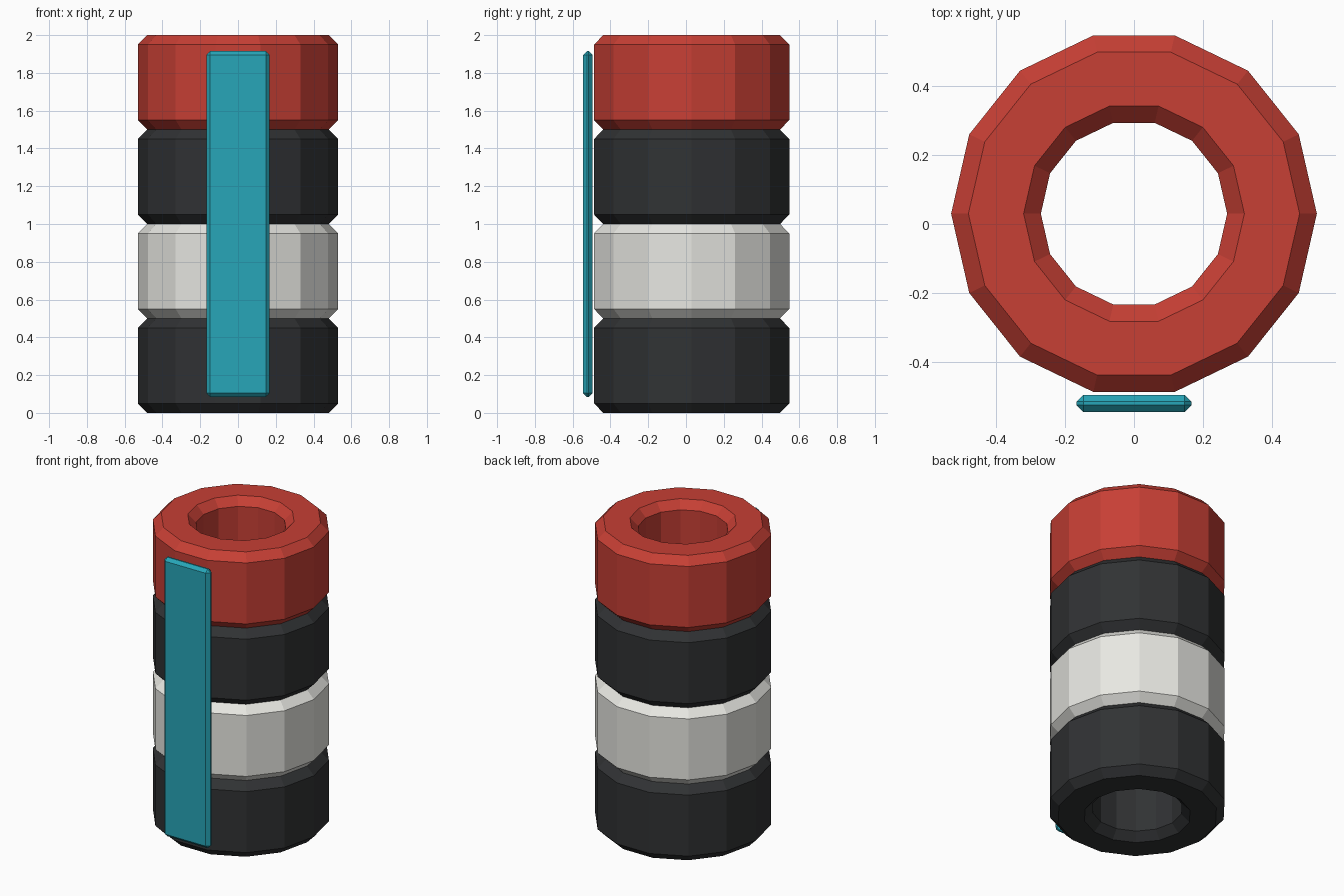
import bpy, bmesh
from math import cos, sin, tau

if "Cube" in bpy.data.objects:
    bpy.data.objects.remove(bpy.data.objects["Cube"])

SIDES = 14
CENTRE_Y = 0.03


def material(name, rgb):
    m = bpy.data.materials.new(name)
    m.diffuse_color = (*rgb, 1)
    m.use_nodes = True
    m.node_tree.nodes["Principled BSDF"].inputs["Base Color"].default_value = m.diffuse_color
    return m


def add_object(name, bm, mat, location):
    bmesh.ops.recalc_face_normals(bm, faces=bm.faces)
    mesh = bpy.data.meshes.new(name)
    bm.to_mesh(mesh)
    bm.free()
    mesh.materials.append(mat)
    ob = bpy.data.objects.new(name, mesh)
    ob.location = location
    bpy.context.collection.objects.link(ob)
    return ob


# Tyre: closed chamfered cross-section (radius, height) swept around z
PROFILE = [(0.48, 0), (0.53, 0.05), (0.53, 0.45), (0.48, 0.5),
           (0.32, 0.5), (0.27, 0.45), (0.27, 0.05), (0.32, 0)]


def tyre(name, z, mat):
    bm = bmesh.new()
    rings = [[bm.verts.new((r * cos(tau * i / SIDES), r * sin(tau * i / SIDES), h))
              for r, h in PROFILE] for i in range(SIDES)]
    n = len(PROFILE)
    for i in range(SIDES):
        a, b = rings[i], rings[(i + 1) % SIDES]
        for j in range(n):
            k = (j + 1) % n
            bm.faces.new((a[j], b[j], b[k], a[k]))
    return add_object(name, bm, mat, (0, CENTRE_Y, z))


black = material("black_rubber", (0.03, 0.032, 0.034))
white = material("white_paint", (0.8, 0.8, 0.76))
red = material("red_paint", (0.57, 0.05, 0.035))
teal = material("teal_strap", (0.02, 0.38, 0.48))

# Stack of four tyres
for i, mat in enumerate((black, white, black, red)):
    tyre(f"tyre_{i + 1}", i * 0.5, mat)

# Front strap: thin chamfered board
bm = bmesh.new()
bmesh.ops.create_cube(bm, size=1)
bmesh.ops.scale(bm, vec=(0.334, 0.05, 1.83), verts=bm.verts)
bmesh.ops.bevel(bm, geom=bm.edges[:], offset=0.02, segments=1,
                affect='EDGES', profile=0.5)
add_object("front_strap", bm, teal, (0, -0.52, 1.0))
